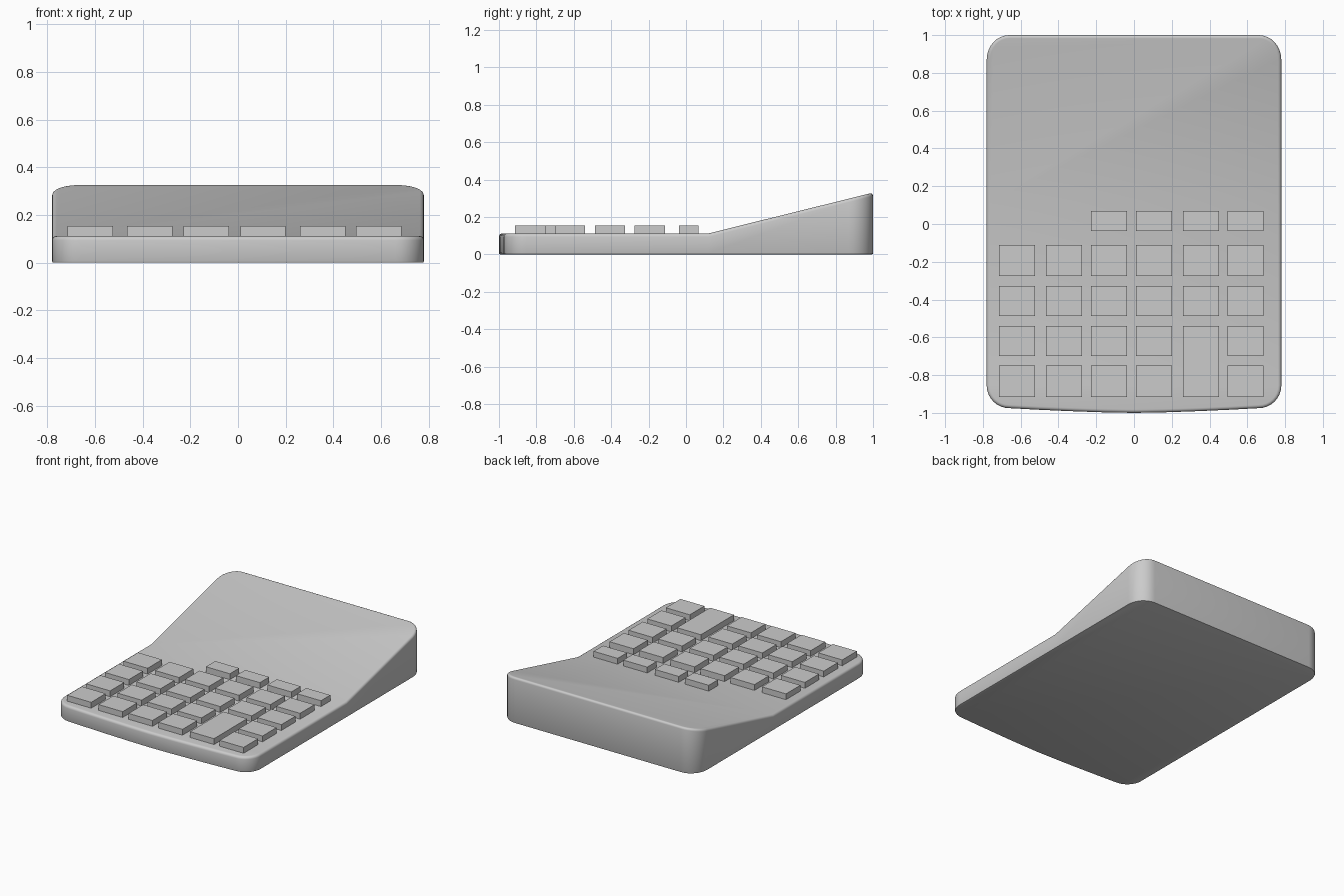
import bpy, bmesh, math

if "Cube" in bpy.data.objects:
    bpy.data.objects.remove(bpy.data.objects["Cube"])

W, FOLD, LOW, HIGH = 0.78, 0.12, 0.112, 0.33


def top_z(y):
    return LOW + max(0.0, (y - FOLD) / (1 - FOLD)) * (HIGH - LOW)


def corner(cx, cy, rx, ry, start, n=8):
    angles = [math.radians(start + 90 * i / n) for i in range(n + 1)]
    return [(cx + rx * math.cos(a), cy + ry * math.sin(a)) for a in angles]


# Right half of the plan outline, from front centre to back
right = [(x, -1 + 0.025 * (x / 0.66) ** 1.5) for x in (0, 0.17, 0.34, 0.5)]
right += corner(W - 0.12, -0.975 + 0.12, 0.12, 0.12, -90)
right += [(W, FOLD)]
right += corner(W - 0.12, 1 - 0.13, 0.12, 0.13, 0)
outline = right + [(-x, y) for x, y in reversed(right[1:])]

# Body: flat keyboard deck folding up into a sloped display
bm = bmesh.new()
low = [bm.verts.new((x, y, 0)) for x, y in outline]
top = [bm.verts.new((x, y, top_z(y))) for x, y in outline]
n = len(outline)
bm.faces.new(low[::-1])
for i in range(n):
    j = (i + 1) % n
    bm.faces.new((low[i], low[j], top[j], top[i]))
f = right.index((W, FOLD))
g = n - f
bm.faces.new(top[f:g + 1])
bm.faces.new(top[g:] + top[:f + 1])
bmesh.ops.recalc_face_normals(bm, faces=bm.faces)

# Rounded upper rim, fine lower rim
rim = [bm.edges.get((top[i], top[(i + 1) % n])) for i in range(n)]
bmesh.ops.bevel(bm, geom=rim, offset=0.018, segments=4, profile=0.5, affect='EDGES')
base = [e for e in bm.edges if all(v.co.z < 1e-5 for v in e.verts)]
bmesh.ops.bevel(bm, geom=base, offset=0.007, segments=2, profile=0.5, affect='EDGES')
mesh = bpy.data.meshes.new("body")
bm.to_mesh(mesh)
bm.free()
body = bpy.data.objects.new("body", mesh)
bpy.context.collection.objects.link(body)
bpy.context.view_layer.objects.active = body
body.select_set(True)
bpy.ops.object.shade_smooth_by_angle(angle=math.radians(35))


def key(name, x, y0, y1, w=0.19, z0=0.105, z1=0.154):
    bpy.ops.mesh.primitive_cube_add(size=1, location=(x, (y0 + y1) / 2, (z0 + z1) / 2))
    ob = bpy.context.object
    ob.name = name
    ob.scale = (w, y1 - y0, z1 - z0)


# Keys: four full rows with one double-height key, plus a short function row
columns = (-0.62, -0.37, -0.133, 0.105, 0.355, 0.59)
rows = ((-0.915, -0.75), (-0.70, -0.54), (-0.487, -0.327), (-0.275, -0.112))
for c, x in enumerate(columns):
    for r, (y0, y1) in enumerate(rows):
        if c == 4 and r < 2:
            continue
        key(f"key_{r}_{c}", x, y0, y1)
    if c >= 2:
        key(f"function_key_{c}", x, -0.038, 0.068)
key("tall_key", columns[4], -0.915, -0.54)
